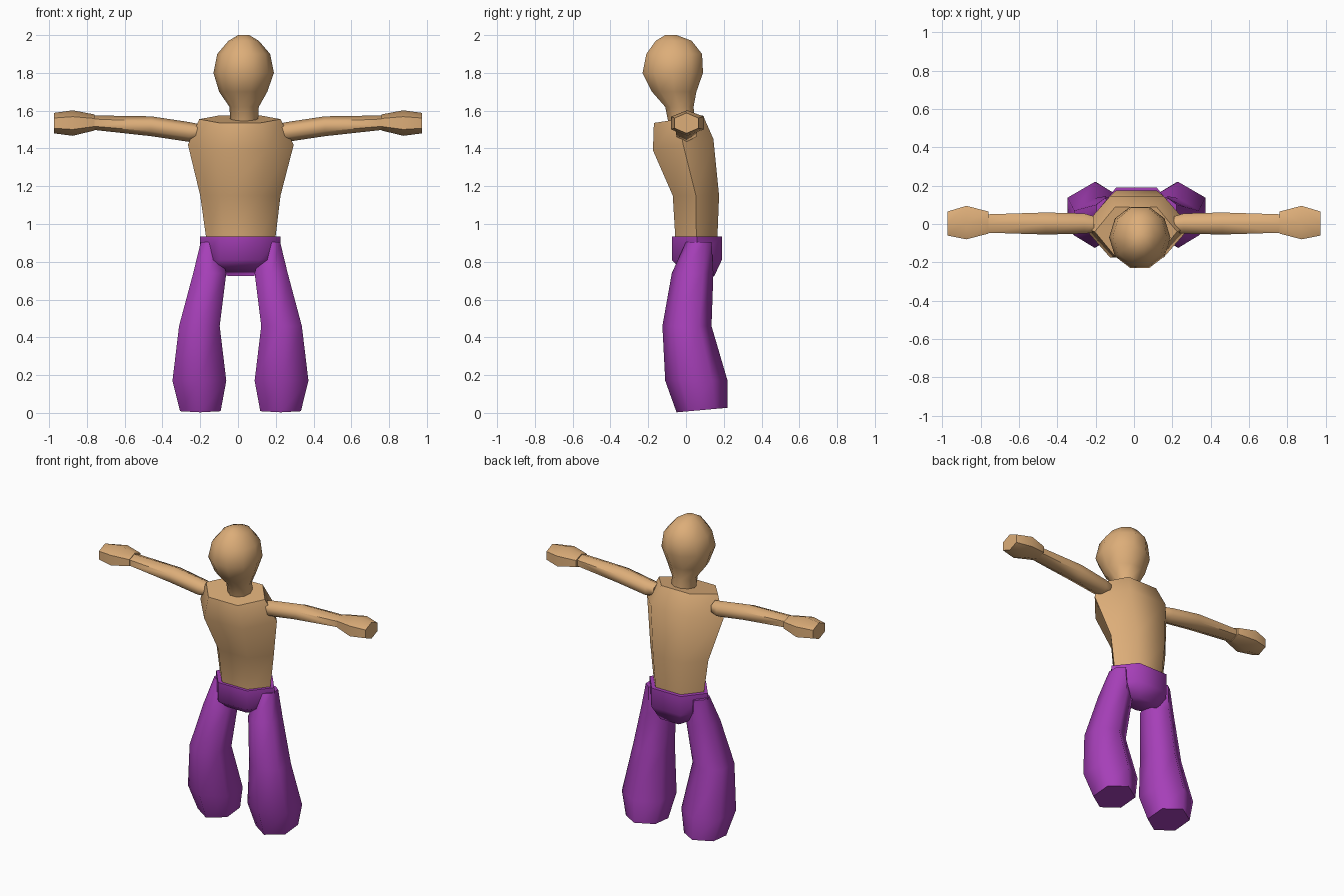
import bpy, bmesh, math

cube = bpy.data.objects.get("Cube")
if cube:
    bpy.data.objects.remove(cube)


def make_material(name, rgb):
    mat = bpy.data.materials.new(name)
    mat.use_nodes = True
    color = (*rgb, 1.0)
    mat.diffuse_color = color
    mat.node_tree.nodes["Principled BSDF"].inputs["Base Color"].default_value = color
    return mat


SKIN = make_material("tan skin", (0.72, 0.42, 0.19))
CLOTH = make_material("purple cloth", (0.38, 0.05, 0.48))
MID = 0.013  # body mid-line


def loft(name, rings, mat, sides=6, turn=0.0, along_x=False):
    """Skin polygon rings (a_min, a_max, b_min, b_max, position, tilt)."""
    angles = [2 * math.pi * (i + turn) / sides for i in range(sides)]
    unit = [(math.cos(a), math.sin(a)) for a in angles]
    wide = max(u for u, v in unit)
    deep = max(v for u, v in unit)
    bm = bmesh.new()
    loops = []
    for a0, a1, b0, b1, t, *tilt in rings:
        loop = []
        for u, v in unit:
            u, v = u / wide, v / deep
            a = (a0 + a1) / 2 + u * (a1 - a0) / 2
            b = (b0 + b1) / 2 + v * (b1 - b0) / 2
            p = t + (tilt[0] * v if tilt else 0)
            loop.append(bm.verts.new((p, a, b) if along_x else (a, b, p)))
        loops.append(loop)
    for low, high in zip(loops, loops[1:]):
        for i in range(sides):
            j = (i + 1) % sides
            bm.faces.new((low[i], low[j], high[j], high[i]))
    bm.faces.new(loops[0])
    bm.faces.new(loops[-1])
    bmesh.ops.recalc_face_normals(bm, faces=bm.faces)
    mesh = bpy.data.meshes.new(name)
    bm.to_mesh(mesh)
    bm.free()
    mesh.materials.append(mat)
    obj = bpy.data.objects.new(name, mesh)
    bpy.context.collection.objects.link(obj)
    bpy.ops.object.select_all(action="DESELECT")
    obj.select_set(True)
    bpy.context.view_layer.objects.active = obj
    bpy.ops.object.shade_smooth_by_angle(angle=math.radians(65))
    return obj


# Head and neck
loft("head", [
    (-0.04, 0.105, -0.09, 0.05, 1.52),
    (-0.045, 0.11, -0.11, 0.04, 1.62),
    (-0.10, 0.155, -0.18, 0.055, 1.70),
    (-0.13, 0.19, -0.23, 0.09, 1.80),
    (-0.11, 0.17, -0.21, 0.085, 1.90),
    (-0.05, 0.11, -0.16, 0.03, 1.97),
    (0.0, 0.06, -0.11, -0.05, 2.0),
], SKIN, sides=10)

# Torso
loft("torso", [
    (-0.165, 0.195, -0.055, 0.165, 0.90),
    (-0.20, 0.225, -0.07, 0.175, 1.15),
    (-0.265, 0.295, -0.175, 0.145, 1.42, 0.03),
    (-0.205, 0.225, -0.17, 0.09, 1.555, 0.02),
], SKIN)

# Hips
loft("hips", [
    (-0.12, 0.15, -0.03, 0.15, 0.745, -0.02),
    (-0.20, 0.225, -0.075, 0.19, 0.81),
    (-0.20, 0.225, -0.075, 0.19, 0.935),
], CLOTH)


def span(side, inner, outer, mid=MID):
    return sorted((mid + side * inner, mid + side * outer))


for side, label in ((-1, "right"), (1, "left")):
    # Flared trouser leg
    loft(label + "_leg", [
        (*span(side, 0.105, 0.32), -0.05, 0.22, 0.015, 0.012),
        (*span(side, 0.075, 0.36), -0.11, 0.22, 0.17),
        (*span(side, 0.11, 0.325), -0.125, 0.135, 0.46),
        (*span(side, 0.075, 0.25), -0.075, 0.145, 0.74),
        (*span(side, 0.12, 0.21), 0.0, 0.135, 0.905),
    ], CLOTH, turn=0.5)

    # Arm
    loft(label + "_arm", [
        (-0.045, 0.04, 1.45, 1.53, side * 0.21),
        (-0.05, 0.055, 1.435, 1.54, side * 0.26),
        (-0.055, 0.06, 1.465, 1.57, side * 0.46),
        (-0.045, 0.05, 1.50, 1.575, side * 0.78),
    ], SKIN, turn=0.5, along_x=True)

    # Mitten hand
    loft(label + "_hand", [
        (-0.05, 0.065, 1.495, 1.58, side * 0.76),
        (-0.08, 0.095, 1.467, 1.602, side * 0.875),
        (-0.06, 0.065, 1.48, 1.588, side * 0.975),
    ], SKIN, turn=0.5, along_x=True)
